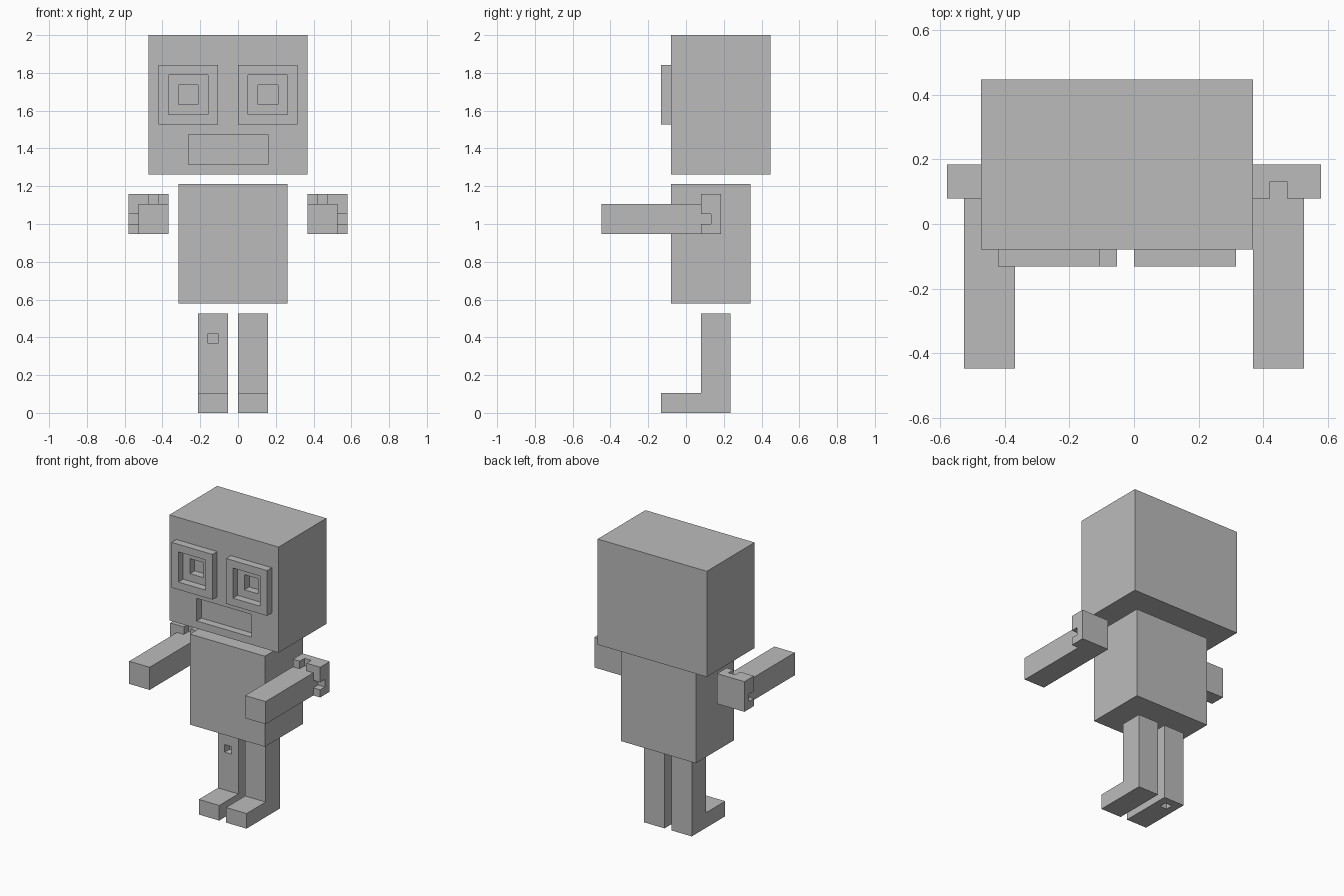
import bpy
import bmesh
from mathutils import Vector

U = 1 / 19  # one block of the model grid

cube = bpy.data.objects.get("Cube")
if cube:
    bpy.data.objects.remove(cube, do_unlink=True)

grey = bpy.data.materials.new("plain grey")
grey.use_nodes = True
grey.diffuse_color = (0.5, 0.5, 0.5, 1)
bsdf = next(n for n in grey.node_tree.nodes if n.type == "BSDF_PRINCIPLED")
bsdf.inputs["Base Color"].default_value = grey.diffuse_color


def prism(name, profile, x0, x1):
    """Extrude a (y, z) profile in block units from x0 to x1."""
    bm = bmesh.new()
    face = bm.faces.new([bm.verts.new(Vector((x0, y, z)) * U) for y, z in profile])
    ext = bmesh.ops.extrude_face_region(bm, geom=[face])
    moved = [v for v in ext["geom"] if isinstance(v, bmesh.types.BMVert)]
    bmesh.ops.translate(bm, vec=((x1 - x0) * U, 0, 0), verts=moved)
    bmesh.ops.recalc_face_normals(bm, faces=bm.faces)
    mesh = bpy.data.meshes.new(name)
    bm.to_mesh(mesh)
    bm.free()
    mesh.materials.append(grey)
    obj = bpy.data.objects.new(name, mesh)
    bpy.context.collection.objects.link(obj)
    return obj


def box(name, x, y, z):
    x0, x1 = sorted(x)
    return prism(name, [(y[0], z[0]), (y[1], z[0]), (y[1], z[1]), (y[0], z[1])], x0, x1)


def carve(obj, *cuts):
    """Cut box-shaped recesses out of a part."""
    for x, y, z in cuts:
        cutter = box("cutter", x, y, z)
        cutter.hide_render = True
        mod = obj.modifiers.new("recess", "BOOLEAN")
        mod.operation = "DIFFERENCE"
        mod.solver = "EXACT"
        mod.object = cutter
        bpy.context.view_layer.objects.active = obj
        bpy.ops.object.modifier_apply(modifier=mod.name)
        bpy.data.objects.remove(cutter, do_unlink=True)


FACE = -1.5  # front plane of head and torso
eyes = {"right": -5, "left": 3}

# Head with pupil and mouth recesses
head = box("head", (-9, 7), (FACE, 8.5), (24, 38))
carve(head, ((-5, 3), (FACE - 2, FACE + 1), (25, 28)),
      *[((c - 1, c + 1), (FACE - 2, FACE + 1), (31, 33)) for c in eyes.values()])

# Raised square eye frames
for side, c in eyes.items():
    frame = box(side + "_eye_frame", (c - 3, c + 3), (FACE - 1, FACE), (29, 35))
    carve(frame, ((c - 2, c + 2), (FACE - 2, FACE + 1), (30, 34)))

# Torso
box("torso", (-6, 5), (FACE, 6.5), (11, 23))

# Forward arms on notched shoulder blocks
for side, s in (("right", -1), ("left", 1)):
    box(side + "_arm", (7 * s, 10 * s), (-8.5, 1.5), (18, 21))
    shoulder = box(side + "_shoulder", (7 * s, 11 * s), (1.5, 3.5), (18, 22))
    carve(shoulder, ((8 * s, 9 * s), (0, 2.5), (21, 23)),
          ((10 * s, 12 * s), (0, 2.5), (19, 20)))

# Legs with feet pointing forward
leg_profile = [(-2.5, 0), (4.5, 0), (4.5, 10), (1.5, 10), (1.5, 2), (-2.5, 2)]
right_leg = prism("right_leg", leg_profile, -4, -1)
prism("left_leg", leg_profile, 0, 3)

# Small holes in the right leg: one in the shin, one in the sole
carve(right_leg, ((-3, -2), (0, 2.5), (7, 8)), ((-3, -2), (2.5, 3.5), (-1, 1)))
